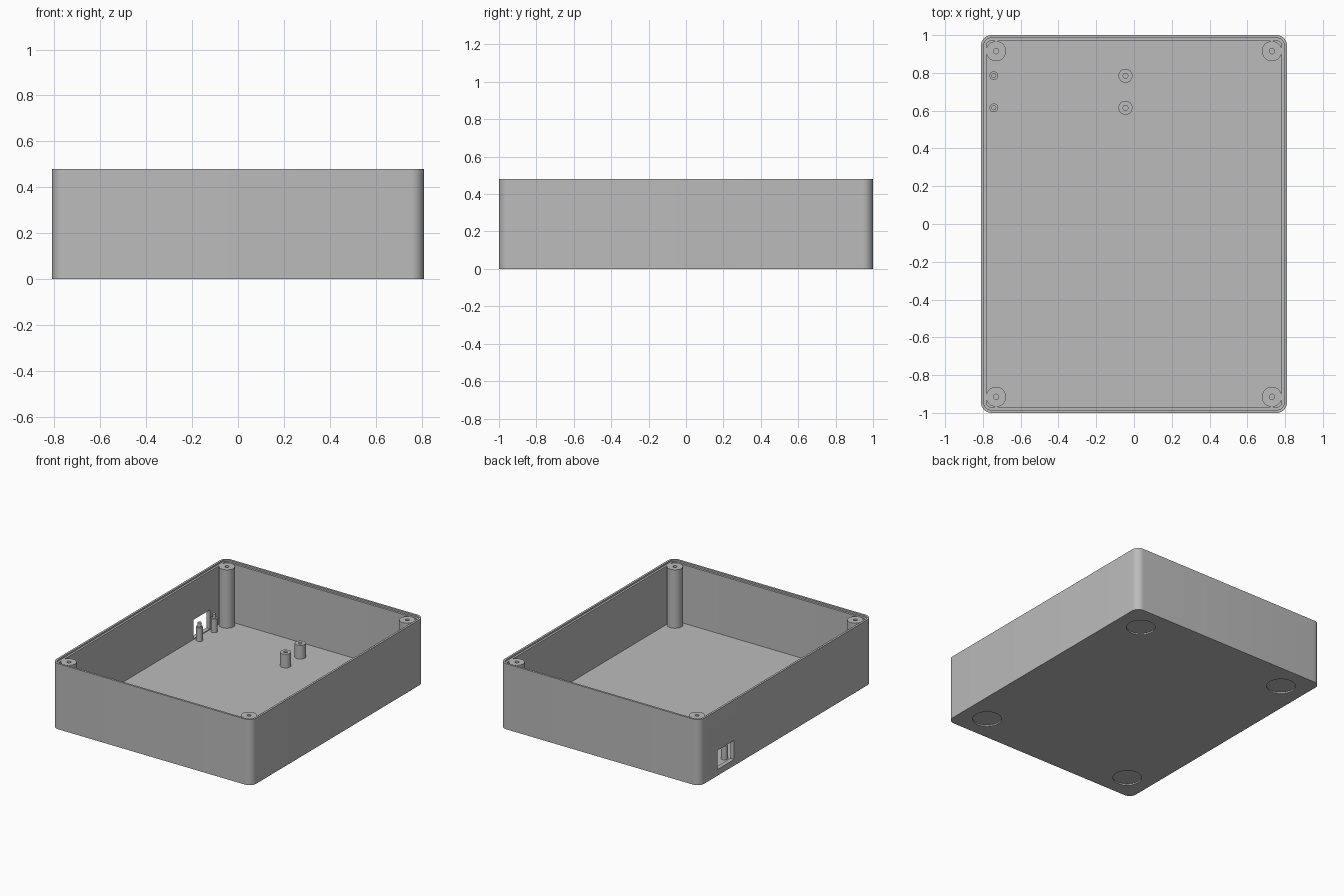
import bpy, bmesh
from math import cos, sin, pi, radians

cube = bpy.data.objects.get("Cube")
if cube:
    bpy.data.objects.remove(cube, do_unlink=True)

# One plain grey for the whole enclosure
grey = bpy.data.materials.new("plain grey")
grey.use_nodes = True
COLOUR = (0.5, 0.5, 0.5, 1)
grey.diffuse_color = COLOUR
grey.node_tree.nodes["Principled BSDF"].inputs["Base Color"].default_value = COLOUR

HX, HY, HEIGHT = 0.81, 1.0, 0.48
WALL, FLOOR = 0.03, 0.04
LIP, LEDGE_Z = 0.015, 0.468
STEPS = 10


def prism(name, outline, z0, z1):
    """Extrude a closed outline from z0 to z1."""
    bm = bmesh.new()
    face = bm.faces.new([bm.verts.new((x, y, z0)) for x, y in outline])
    side = bmesh.ops.extrude_face_region(bm, geom=[face])["geom"]
    for v in side:
        if isinstance(v, bmesh.types.BMVert):
            v.co.z = z1
    bmesh.ops.recalc_face_normals(bm, faces=bm.faces[:])
    mesh = bpy.data.meshes.new(name)
    bm.to_mesh(mesh)
    bm.free()
    mesh.materials.append(grey)
    obj = bpy.data.objects.new(name, mesh)
    bpy.context.collection.objects.link(obj)
    return obj


def rounded_box(name, hx, hy, r, z0, z1):
    pts = []
    for i, (sx, sy) in enumerate([(1, 1), (-1, 1), (-1, -1), (1, -1)]):
        for k in range(STEPS + 1):
            a = (i + k / STEPS) * pi / 2
            pts.append((sx * (hx - r) + r * cos(a), sy * (hy - r) + r * sin(a)))
    return prism(name, pts, z0, z1)


def cylinder(name, x, y, r, z0, z1, sides=40):
    ring = [2 * pi * k / sides for k in range(sides)]
    return prism(name, [(x + r * cos(a), y + r * sin(a)) for a in ring], z0, z1)


def combine(target, tool, operation):
    """Apply one boolean and discard its tool."""
    mod = target.modifiers.new("boolean", "BOOLEAN")
    mod.operation, mod.object, mod.solver = operation, tool, "EXACT"
    bpy.context.view_layer.objects.active = target
    bpy.ops.object.modifier_apply(modifier=mod.name)
    bpy.data.objects.remove(tool, do_unlink=True)


def smooth(obj):
    bpy.ops.object.select_all(action="DESELECT")
    obj.select_set(True)
    bpy.context.view_layer.objects.active = obj
    bpy.ops.object.shade_smooth_by_angle(angle=radians(30))


# Tray: outer shell, cavity
case = rounded_box("case", HX, HY, 0.055, 0, HEIGHT)
combine(case, rounded_box("cavity", HX - WALL, HY - WALL, 0.025, FLOOR, HEIGHT + 0.1), "DIFFERENCE")

# Screw posts in the corners, and round foot recesses underneath
corners = [(sx, sy) for sx in (-1, 1) for sy in (-1, 1)]
for sx, sy in corners:
    combine(case, cylinder("post", sx * 0.73, sy * 0.915, 0.053, FLOOR - 0.02, HEIGHT - 0.005), "UNION")

# Stepped rim that also trims the posts
combine(case, rounded_box("rim_step", HX - LIP, HY - LIP, 0.04, LEDGE_Z, HEIGHT + 0.1), "DIFFERENCE")
for sx, sy in corners:
    combine(case, cylinder("screw_hole", sx * 0.73, sy * 0.915, 0.014, 0.2, HEIGHT + 0.1, 24), "DIFFERENCE")
    combine(case, cylinder("foot_recess", sx * 0.62, sy * 0.81, 0.098, -0.1, 0.01, 48), "DIFFERENCE")

# Connector opening in the right wall
opening = [(-0.9, 0.6), (-0.76, 0.6), (-0.76, 0.79), (-0.9, 0.79)]
combine(case, prism("opening", opening, 0.046, 0.185), "DIFFERENCE")
smooth(case)

# Board supports: two wide with screw holes, two slim with locating pins
for label, y in (("front", 0.615), ("back", 0.785)):
    standoff = cylinder(label + "_standoff", -0.045, y, 0.037, FLOOR - 0.01, 0.14)
    combine(standoff, cylinder("standoff_hole", -0.045, y, 0.013, FLOOR + 0.01, 0.2, 24), "DIFFERENCE")
    smooth(standoff)
    smooth(cylinder(label + "_pin_base", -0.742, y, 0.023, FLOOR - 0.01, 0.14, 32))
    smooth(cylinder(label + "_pin", -0.742, y, 0.013, 0.13, 0.17, 24))
